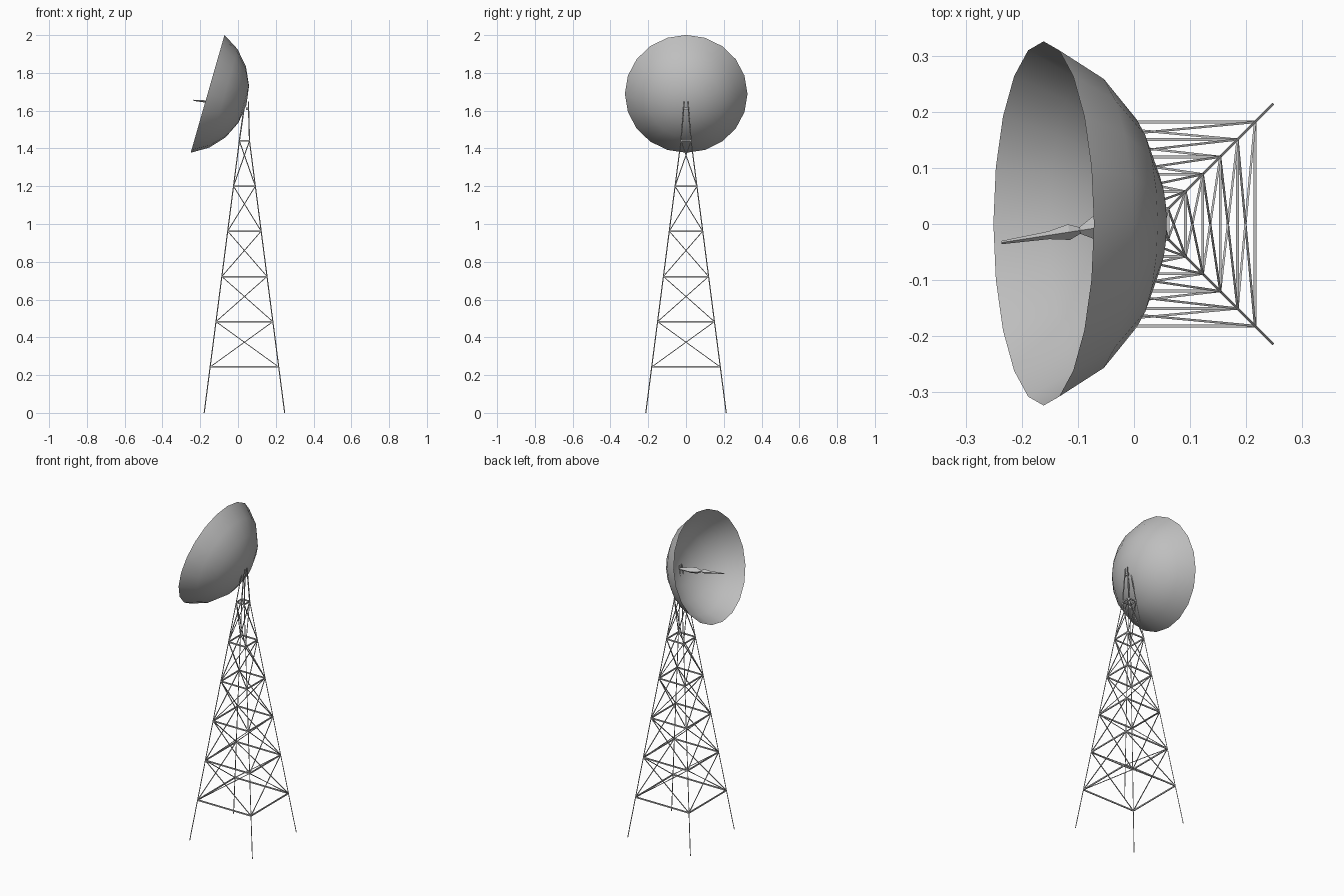
import bpy, bmesh, math
from mathutils import Vector, Matrix

if "Cube" in bpy.data.objects:
    bpy.data.objects.remove(bpy.data.objects["Cube"])

grey = bpy.data.materials.new("mid_grey_metal")
grey.diffuse_color = (0.52, 0.52, 0.52, 1)
grey.use_nodes = True
grey.node_tree.nodes["Principled BSDF"].inputs["Base Color"].default_value = grey.diffuse_color

CX = 0.034                                   # tower axis
LEVELS = [0.243, 0.483, 0.722, 0.962, 1.20, 1.44]
TOP = 1.648


def half(z):
    """Half width of the tower at height z."""
    if z <= 1.44:
        return 0.213 - 0.1293 * z
    return 0.0268 + (0.009 - 0.0268) * (z - 1.44) / (TOP - 1.44)


def finish(name, bm):
    bmesh.ops.recalc_face_normals(bm, faces=bm.faces)
    me = bpy.data.meshes.new(name)
    bm.to_mesh(me)
    bm.free()
    me.materials.append(grey)
    ob = bpy.data.objects.new(name, me)
    bpy.context.collection.objects.link(ob)
    return ob


def bar(bm, a, b, w, h):
    """Square bar from a to b, w wide and h high."""
    a, b = Vector(a), Vector(b)
    d = (b - a).normalized()
    side = d.cross(Vector((0, 0, 1))).normalized()
    up = side.cross(d)
    m = Matrix((side, up, d)).transposed().to_4x4()
    m.translation = (a + b) / 2
    size = Matrix.Diagonal((w, h, (b - a).length, 1))
    bmesh.ops.create_cube(bm, size=1, matrix=m @ size)


def corner(i, z):
    sx, sy = [(1, 1), (-1, 1), (-1, -1), (1, -1)][i % 4]
    lean = 0.012 * max(0, z - 1.44) / (TOP - 1.44)
    return (CX + lean + sx * half(z), sy * half(z), z)


# tower legs, bent slightly at the last ring
bm = bmesh.new()
for i in range(4):
    bar(bm, corner(i, 0), corner(i, 1.44), 0.004, 0.004)
    bar(bm, corner(i, 1.44), corner(i, TOP), 0.005, 0.005)
finish("tower_legs", bm)

# horizontal rings
bm = bmesh.new()
for z in LEVELS:
    for i in range(4):
        bar(bm, corner(i, z), corner(i + 1, z), 0.005, 0.008)
finish("tower_rings", bm)

# crossed braces on each side
bm = bmesh.new()
for lo, hi in zip(LEVELS, LEVELS[1:]):
    for i in range(4):
        bar(bm, corner(i, lo), corner(i + 1, hi), 0.004, 0.004)
        bar(bm, corner(i + 1, lo), corner(i, hi), 0.004, 0.004)
finish("tower_braces", bm)

# dish mount at the tower top
bm = bmesh.new()
bar(bm, (0.043, 0, 1.61), (0.053, 0, 1.61), 0.018, 0.014)
finish("dish_mount", bm)

# dish: spherical cap, 20 sides and 4 rings, tilted up toward -x
SIDES, RINGS, RIM, DEPTH = 20, 4, 0.3245, 0.214
R = (RIM ** 2 + DEPTH ** 2) / (2 * DEPTH)
amax = math.asin(RIM / R)
centre = Vector((-0.161, 0.001, 1.689))
back = Vector((0.961, 0, -0.276)).normalized()
upv = Vector((0.276, 0, 0.961)).normalized()
bm = bmesh.new()
rings = []
for k in range(1, RINGS + 1):
    a = amax * k / RINGS
    r, d = R * math.sin(a), R * math.cos(a) - (R - DEPTH)
    rings.append([bm.verts.new(centre + back * d
                  + upv * (r * math.cos(2 * math.pi * j / SIDES))
                  + Vector((0, r * math.sin(2 * math.pi * j / SIDES), 0)))
                  for j in range(SIDES)])
apex = bm.verts.new(centre + back * DEPTH)
for j in range(SIDES):
    n = (j + 1) % SIDES
    bm.faces.new((apex, rings[0][j], rings[0][n]))
    for p, q in zip(rings, rings[1:]):
        bm.faces.new((p[j], q[j], q[n], p[n]))
dish = finish("dish", bm)
for f in dish.data.polygons:
    f.use_smooth = True

# feed horn: thin faceted spindle pointing out of the dish
base, tip = Vector((0.043, 0.010, 1.628)), Vector((-0.236, -0.033, 1.655))
axis = (tip - base).normalized()
s = axis.cross(Vector((0, 0, 1))).normalized()
u = s.cross(axis)
profile = [(0, 0.004), (0.27, 0.026), (0.40, 0.022), (0.50, 0.006),
           (0.57, 0.014), (0.70, 0.007), (1, 0.003)]
bm = bmesh.new()
loops = []
for t, r in profile:
    c = base.lerp(tip, t)
    loops.append([bm.verts.new(c + s * r * math.cos(k * math.pi / 2)
                               + u * min(r, 0.018) * math.sin(k * math.pi / 2))
                  for k in range(4)])
for p, q in zip(loops, loops[1:]):
    for k in range(4):
        n = (k + 1) % 4
        bm.faces.new((p[k], p[n], q[n], q[k]))
bm.faces.new(loops[0])
bm.faces.new(loops[-1])
finish("feed_horn", bm)
